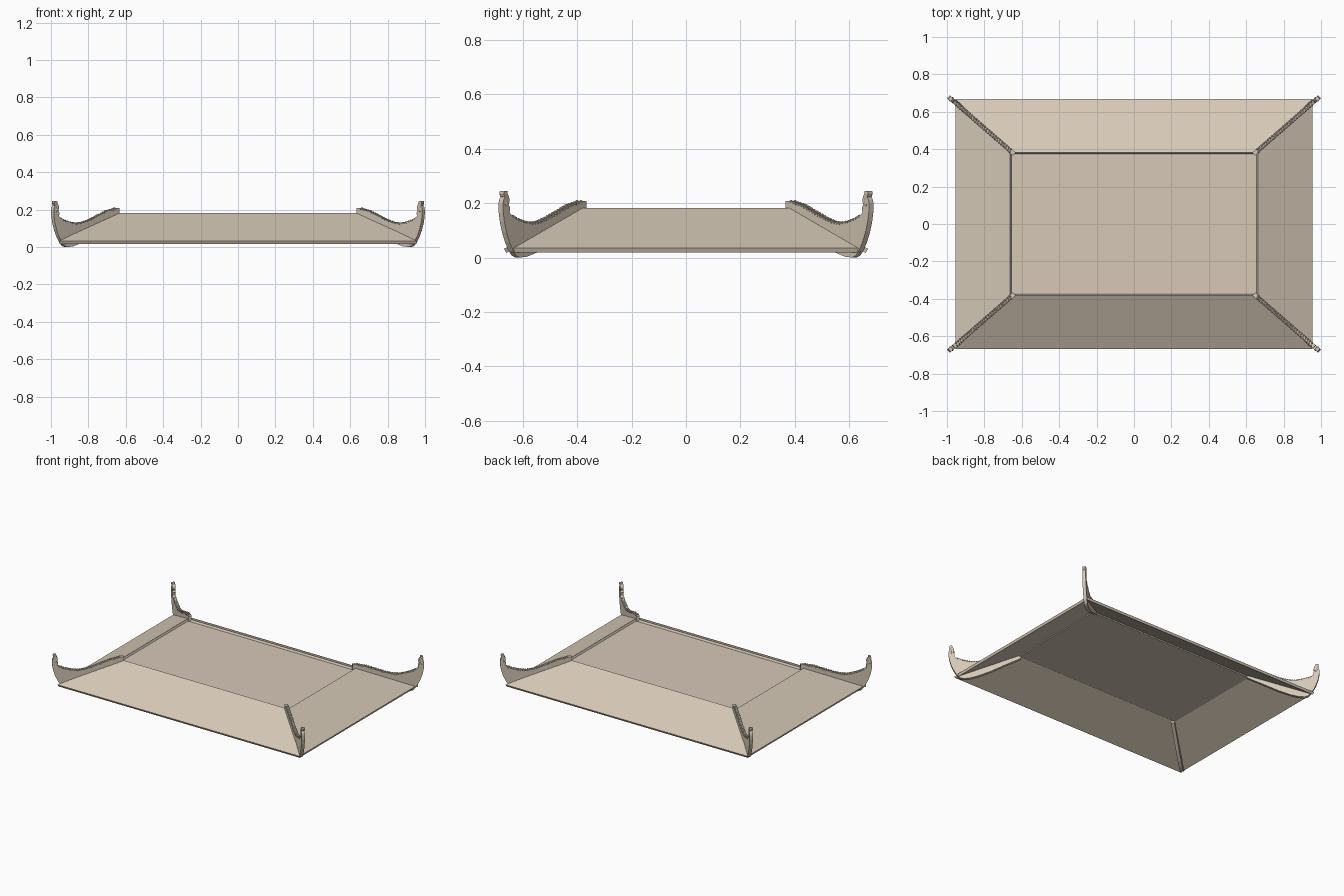
import bpy, bmesh, math
from mathutils import Vector, Matrix

if "Cube" in bpy.data.objects:
    bpy.data.objects.remove(bpy.data.objects["Cube"])

stone = bpy.data.materials.new("pale stone beige")
stone.diffuse_color = (0.67, 0.58, 0.47, 1)
stone.use_nodes = True
stone.node_tree.nodes["Principled BSDF"].inputs["Base Color"].default_value = stone.diffuse_color


def finish(bm, name, normals=True):
    if normals:
        bmesh.ops.recalc_face_normals(bm, faces=bm.faces)
    me = bpy.data.meshes.new(name)
    bm.to_mesh(me)
    bm.free()
    me.materials.append(stone)
    ob = bpy.data.objects.new(name, me)
    bpy.context.collection.objects.link(ob)
    return ob


def prism(bm, a, b):
    """Closed solid between two matching outlines."""
    va = [bm.verts.new(p) for p in a]
    vb = [bm.verts.new(p) for p in b]
    n = len(va)
    bm.faces.new(va)
    bm.faces.new(vb[::-1])
    for i in range(n):
        j = (i + 1) % n
        bm.faces.new((va[i], va[j], vb[j], vb[i]))


# flat ceiling panel
bm = bmesh.new()
X, Y = 0.655, 0.372
ring = [(-X, -Y), (X, -Y), (X, Y), (-X, Y)]
prism(bm, [(x, y, 0.159) for x, y in ring], [(x, y, 0.169) for x, y in ring])
finish(bm, "top_panel")


# sloping eave slabs, mitred at the corners: (distance out, z, half length)
def eave(name, section, turn):
    bm = bmesh.new()
    ends = []
    for s in (-1, 1):
        ends.append([turn(d, s * h, z) for d, z, h in section])
    prism(bm, *ends)
    finish(bm, name)


long_sec = [(0.668, 0.032, 0.955), (0.381, 0.182, 0.65), (0.373, 0.167, 0.642), (0.660, 0.017, 0.955)]
short_sec = [(0.955, 0.034, 0.640), (0.662, 0.182, 0.378), (0.654, 0.167, 0.370), (0.948, 0.018, 0.640)]
for s, a, b in ((-1, "front", "left"), (1, "back", "right")):
    eave(a + "_eave", long_sec, lambda d, l, z: (l, s * d, z))
    eave(b + "_eave", short_sec, lambda d, l, z: (s * d, l, z))

# upturned hip ridges: profile as (x, z) along the corner diagonal
top = [(0.640, 0.208), (0.655, 0.208), (0.675, 0.200), (0.705, 0.192), (0.735, 0.176),
       (0.765, 0.161), (0.800, 0.143), (0.835, 0.130), (0.865, 0.126), (0.895, 0.130),
       (0.930, 0.142), (0.955, 0.156), (0.964, 0.165)]
outer = [(0.962, 0.182), (0.968, 0.195), (0.964, 0.206), (0.966, 0.222), (0.972, 0.234),
         (0.974, 0.245), (0.986, 0.245), (0.988, 0.234), (0.984, 0.222), (0.990, 0.210),
         (0.992, 0.196), (0.991, 0.165), (0.986, 0.130), (0.977, 0.092), (0.964, 0.055),
         (0.948, 0.022), (0.935, 0.006), (0.920, 0.000)]
under = [(0.890, 0.003), (0.850, 0.018), (0.790, 0.050), (0.720, 0.096), (0.640, 0.146)]
SLOPE = 0.306 / 0.352
along = Vector((1, SLOPE, 0)).normalized()
side = Vector((-along.y, along.x, 0))


def on_hip(x, z, off=0.0):
    return Vector((x, 0.374 + (x - 0.64) * SLOPE, z)) + side * off


def top_z(x):
    for (x0, z0), (x1, z1) in zip(top, top[1:]):
        if x0 <= x <= x1:
            return z0 + (z1 - z0) * (x - x0) / (x1 - x0)
    return top[-1][1]


for sx in (-1, 1):
    for sy in (-1, 1):
        where = ("front" if sy < 0 else "back") + ("_left" if sx < 0 else "_right")
        flip = Matrix.Diagonal((sx, sy, 1, 1))
        prof = top + outer + under
        bm = bmesh.new()
        prism(bm, [flip @ on_hip(x, z, -0.011) for x, z in prof],
              [flip @ on_hip(x, z, 0.011) for x, z in prof])
        finish(bm, where + "_hip_ridge")

        # carved beading along the crest, and small knobs on the finial
        bm = bmesh.new()
        for i in range(26):
            x = 0.66 + i * 0.0115
            for off in (-0.007, 0.007):
                p = on_hip(x + (0.004 if off > 0 else 0), top_z(x) - 0.001, off)
                bmesh.ops.create_icosphere(bm, subdivisions=1, radius=0.007,
                                           matrix=Matrix.Translation(flip @ p))
        for x, z, r in ((0.977, 0.196, 0.014), (0.976, 0.214, 0.012), (0.979, 0.232, 0.012)):
            bmesh.ops.create_icosphere(bm, subdivisions=2, radius=r,
                                       matrix=Matrix.Translation(flip @ on_hip(x, z)))
        finish(bm, where + "_ridge_carving")
